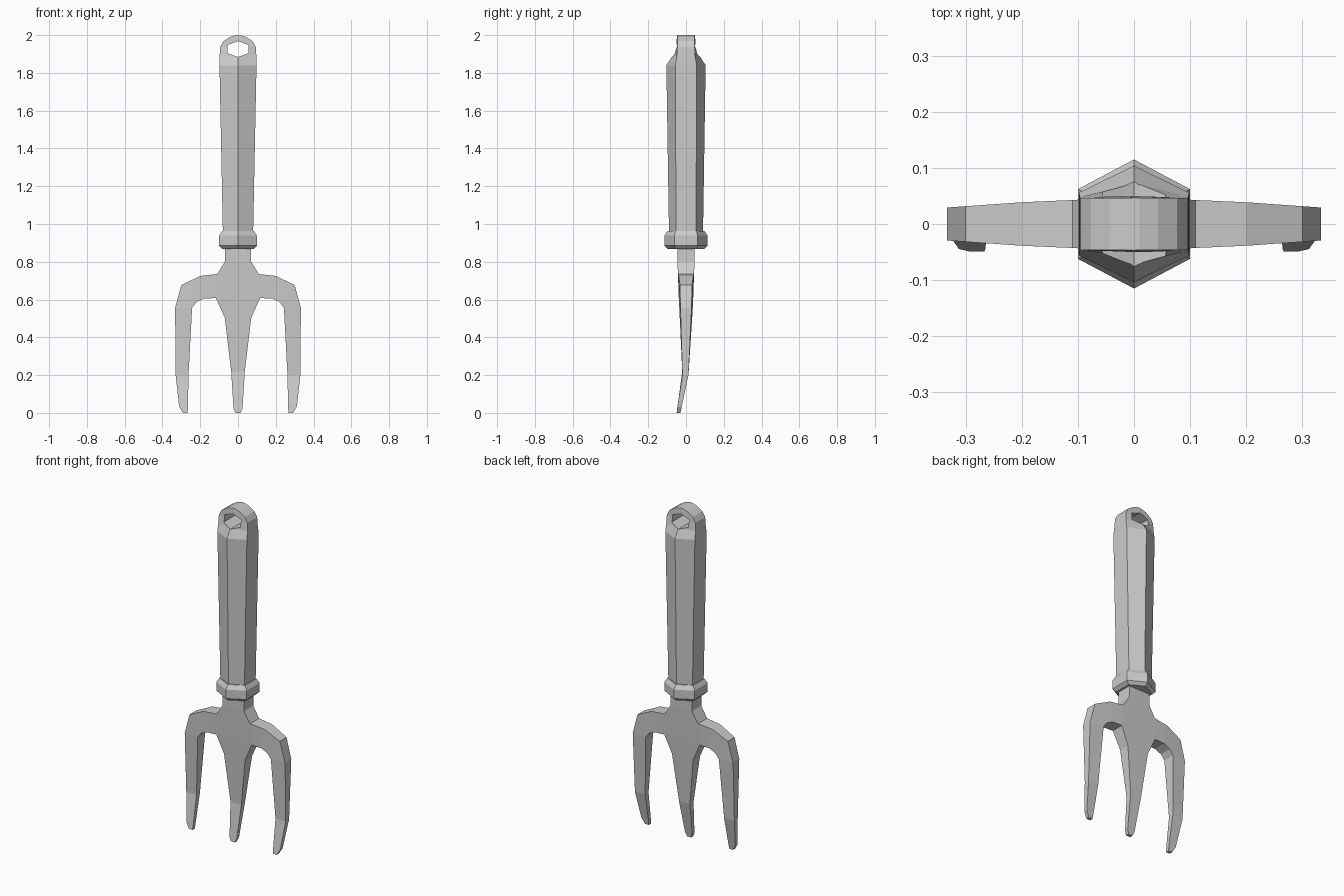
import bpy, bmesh, math
from mathutils import Matrix, Vector

old = bpy.data.objects.get("Cube")
if old:
    bpy.data.objects.remove(old, do_unlink=True)

grey = bpy.data.materials.new("plain_grey")
grey.use_nodes = True
COLOUR = (0.6, 0.6, 0.6, 1)
grey.diffuse_color = COLOUR
grey.node_tree.nodes["Principled BSDF"].inputs["Base Color"].default_value = COLOUR


def make_object(name, bm):
    bmesh.ops.recalc_face_normals(bm, faces=bm.faces)
    mesh = bpy.data.meshes.new(name)
    bm.to_mesh(mesh)
    bm.free()
    mesh.materials.append(grey)
    ob = bpy.data.objects.new(name, mesh)
    bpy.context.collection.objects.link(ob)
    return ob


def hex_loft(name, rings):
    """Stack six-sided rings given as (z, half width, ridge depth, side depth)."""
    bm = bmesh.new()
    loops = []
    for z, w, ridge, side in rings:
        pts = [(0, -ridge), (w, -side), (w, side), (0, ridge), (-w, side), (-w, -side)]
        loops.append([bm.verts.new((x, y, z)) for x, y in pts])
    for a, b in zip(loops, loops[1:]):
        for i in range(6):
            j = (i + 1) % 6
            bm.faces.new((a[i], a[j], b[j], b[i]))
    bm.faces.new(loops[0])
    bm.faces.new(loops[-1])
    return make_object(name, bm)


def interp(table, t):
    for (t0, v0), (t1, v1) in zip(table, table[1:]):
        if t <= t1:
            return v0 + (v1 - v0) * max(0, t - t0) / (t1 - t0)
    return table[-1][1]


# Handle: ridged grip that flattens into a rounded eye
handle = hex_loft("handle", [
    (0.95, 0.08, 0.09, 0.053), (1.84, 0.098, 0.104, 0.056),
    (1.89, 0.097, 0.072, 0.048), (1.937, 0.095, 0.053, 0.046),
    (1.968, 0.077, 0.05, 0.046), (1.99, 0.043, 0.048, 0.046),
    (2.0, 0.01, 0.047, 0.046)])

# Six-sided hanging hole through the eye
bm = bmesh.new()
bmesh.ops.create_cone(bm, cap_ends=True, segments=6, radius1=0.042, radius2=0.042, depth=0.4)
lowest = min(bm.verts, key=lambda v: abs(v.co.x))
if abs(lowest.co.x) > 0.001:
    bmesh.ops.rotate(bm, verts=bm.verts, matrix=Matrix.Rotation(math.pi / 6, 3, 'Z'))
bmesh.ops.rotate(bm, verts=bm.verts, matrix=Matrix.Rotation(math.pi / 2, 3, 'X'))
bmesh.ops.scale(bm, verts=bm.verts, vec=(1.55, 1, 1))
bmesh.ops.translate(bm, verts=bm.verts, vec=(0, 0, 1.926))
cutter = make_object("hole_cutter", bm)
cutter.hide_render = True
cut = handle.modifiers.new("hole", 'BOOLEAN')
cut.operation = 'DIFFERENCE'
cut.solver = 'EXACT'
cut.object = cutter
bpy.context.view_layer.objects.active = handle
bpy.ops.object.modifier_apply(modifier=cut.name)
bpy.data.objects.remove(cutter, do_unlink=True)

# Collar between handle and fork
hex_loft("collar", [
    (0.868, 0.083, 0.098, 0.052), (0.885, 0.1, 0.115, 0.062),
    (0.938, 0.1, 0.115, 0.062), (0.963, 0.085, 0.098, 0.054)])

# Fork: neck and middle tine as mirrored rows, outer tines as mirrored strips
centre = [(0.07, 0.9), (0.07, 0.8), (0.11, 0.735), (0.117, 0.608),
          (0.07, 0.503), (0.036, 0.22), (0.024, 0.025), (0.014, 0.003)]
outer = [(0.11, 0.735), (0.2, 0.725), (0.3, 0.677), (0.333, 0.556),
         (0.33, 0.2), (0.312, 0.035), (0.292, 0.005)]
inner = [(0.117, 0.608), (0.18, 0.605), (0.22, 0.587), (0.243, 0.556),
         (0.262, 0.2), (0.265, 0.035), (0.267, 0.005)]
middle = [(0, -0.04), (0.2, -0.003), (0.5, 0)]
thickness = [(0, 0.01), (0.2, 0.016), (0.6, 0.038), (0.8, 0.045)]

bm = bmesh.new()


def strip(side_a, side_b):
    rows = [[bm.verts.new((x, 0, z)) for x, z in pair] for pair in zip(side_a, side_b)]
    for (a, b), (c, d) in zip(rows, rows[1:]):
        bm.faces.new((a, b, d, c))


def flip(points):
    return [(-x, z) for x, z in points]


strip(centre, flip(centre))
strip(outer, inner)
strip(flip(outer), flip(inner))
bmesh.ops.remove_doubles(bm, verts=bm.verts, dist=0.0001)
front = list(bm.verts)
result = bmesh.ops.extrude_face_region(bm, geom=bm.faces[:], use_keep_orig=True)
back = [g for g in result["geom"] if isinstance(g, bmesh.types.BMVert)]
for verts, sign in ((front, -1), (back, 1)):
    for v in verts:
        x, z = abs(v.co.x), v.co.z
        half = min(interp(thickness, z), 0.045 - 0.07 * max(0, x - 0.11))
        v.co.y = interp(middle, z) + sign * half
bottom = min(v.co.z for v in bm.verts)
for v in bm.verts:
    if v.co.z < 0.01:
        v.co.z = 0 if v.co.z <= bottom + 0.003 else v.co.z
make_object("fork", bm)
